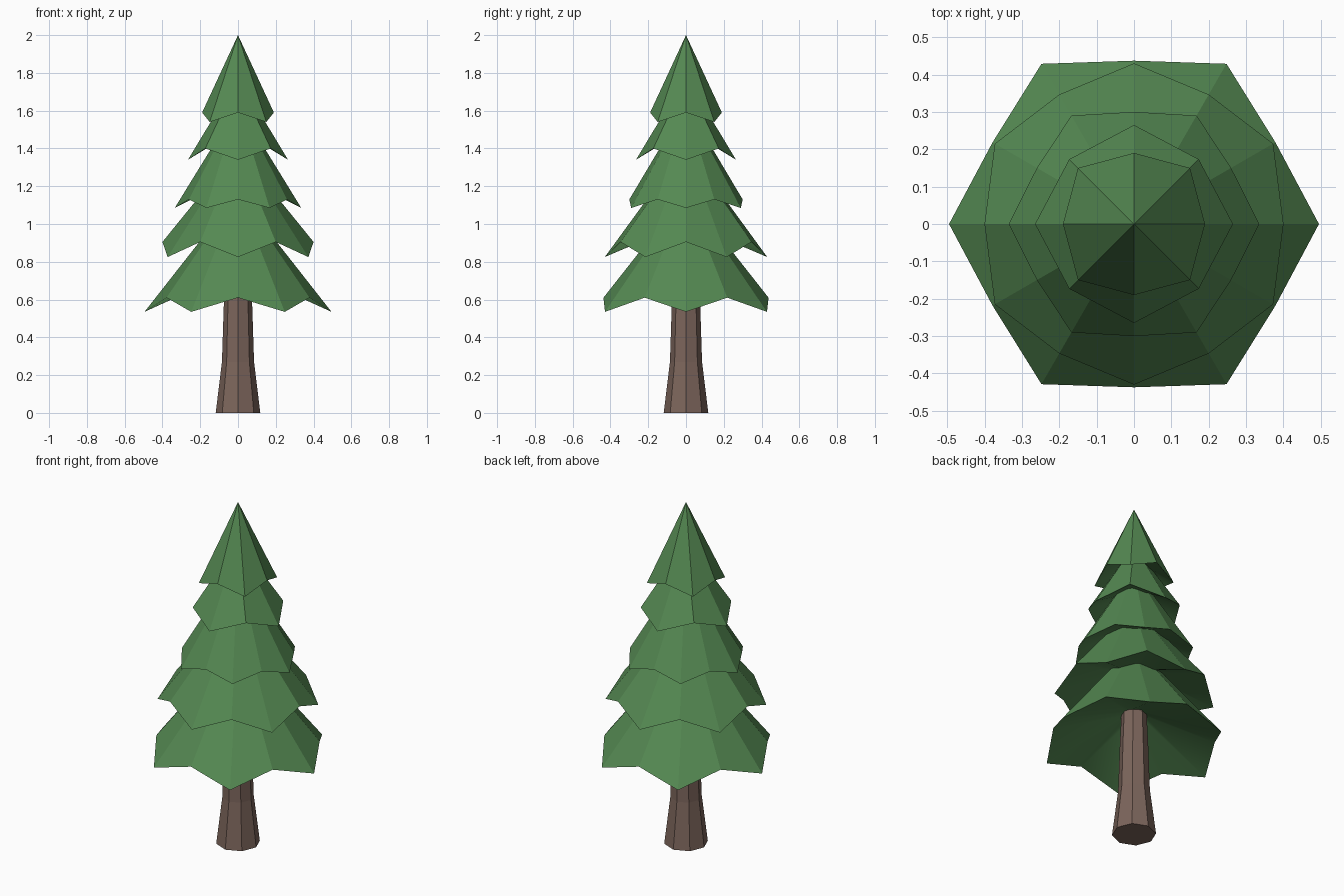
import bpy
import bmesh
from math import cos, sin, radians

cube = bpy.data.objects.get("Cube")
if cube:
    bpy.data.objects.remove(cube)


def make_material(name, colour):
    mat = bpy.data.materials.new(name)
    mat.use_nodes = True
    mat.diffuse_color = (*colour, 1)
    bsdf = next(n for n in mat.node_tree.nodes if n.type == 'BSDF_PRINCIPLED')
    bsdf.inputs["Base Color"].default_value = (*colour, 1)
    bsdf.inputs["Roughness"].default_value = 0.9
    return mat


green = make_material("needle green", (0.09, 0.25, 0.085))
brown = make_material("bark brown", (0.2, 0.13, 0.105))


def ring(bm, count, points, first_angle=0):
    """Ring of vertices cycling through the given (radius, height) points."""
    verts = []
    for i in range(count):
        r, z = points[i % len(points)]
        a = radians(first_angle + 360 * i / count)
        verts.append(bm.verts.new((r * cos(a), r * sin(a), z)))
    return verts


def bridge(bm, low, high, smooth=False):
    n = len(low)
    for i in range(n):
        j = (i + 1) % n
        bm.faces.new((low[i], low[j], high[j], high[i])).smooth = smooth


def finish(bm, name, mat):
    bmesh.ops.remove_doubles(bm, verts=bm.verts, dist=0.0001)
    bmesh.ops.recalc_face_normals(bm, faces=bm.faces)
    mesh = bpy.data.meshes.new(name)
    bm.to_mesh(mesh)
    bm.free()
    mesh.materials.append(mat)
    obj = bpy.data.objects.new(name, mesh)
    bpy.context.collection.objects.link(obj)
    return obj


def branch_tier(name, count, first_angle, tip, notch, top, ceiling):
    """Zigzag-rimmed skirt of branches with a hollow underside."""
    bm = bmesh.new()
    rim = ring(bm, count, [tip, notch], first_angle)
    crown = ring(bm, count, [top], first_angle)
    hollow = ring(bm, count, [(0.05, ceiling)], first_angle)
    bridge(bm, rim, crown)
    bridge(bm, hollow, rim, smooth=True)
    if top[0] > 0:
        bm.faces.new(crown)
    bm.faces.new(hollow[::-1])
    finish(bm, name, green)


# Branch tiers, bottom to top
branch_tier("branches_bottom", 12, 0, (0.495, 0.535), (0.437, 0.61), (0.13, 1.0), 0.74)
branch_tier("branches_lower", 12, 30, (0.43, 0.825), (0.4, 0.905), (0.12, 1.25), 0.99)
branch_tier("branches_middle", 12, 0, (0.335, 1.085), (0.3, 1.13), (0.08, 1.5), 1.23)
branch_tier("branches_upper", 8, 0, (0.265, 1.34), (0.245, 1.4), (0.06, 1.68), 1.48)
branch_tier("branches_top", 8, 45, (0.212, 1.54), (0.19, 1.59), (0, 2.0), 1.65)

# Flared eight-sided trunk
bm = bmesh.new()
levels = [ring(bm, 8, [p]) for p in
          [(0.118, 0), (0.085, 0.27), (0.076, 0.55), (0.066, 0.78)]]
for low, high in zip(levels, levels[1:]):
    bridge(bm, low, high)
bm.faces.new(levels[0][::-1])
bm.faces.new(levels[-1])
finish(bm, "trunk", brown)
